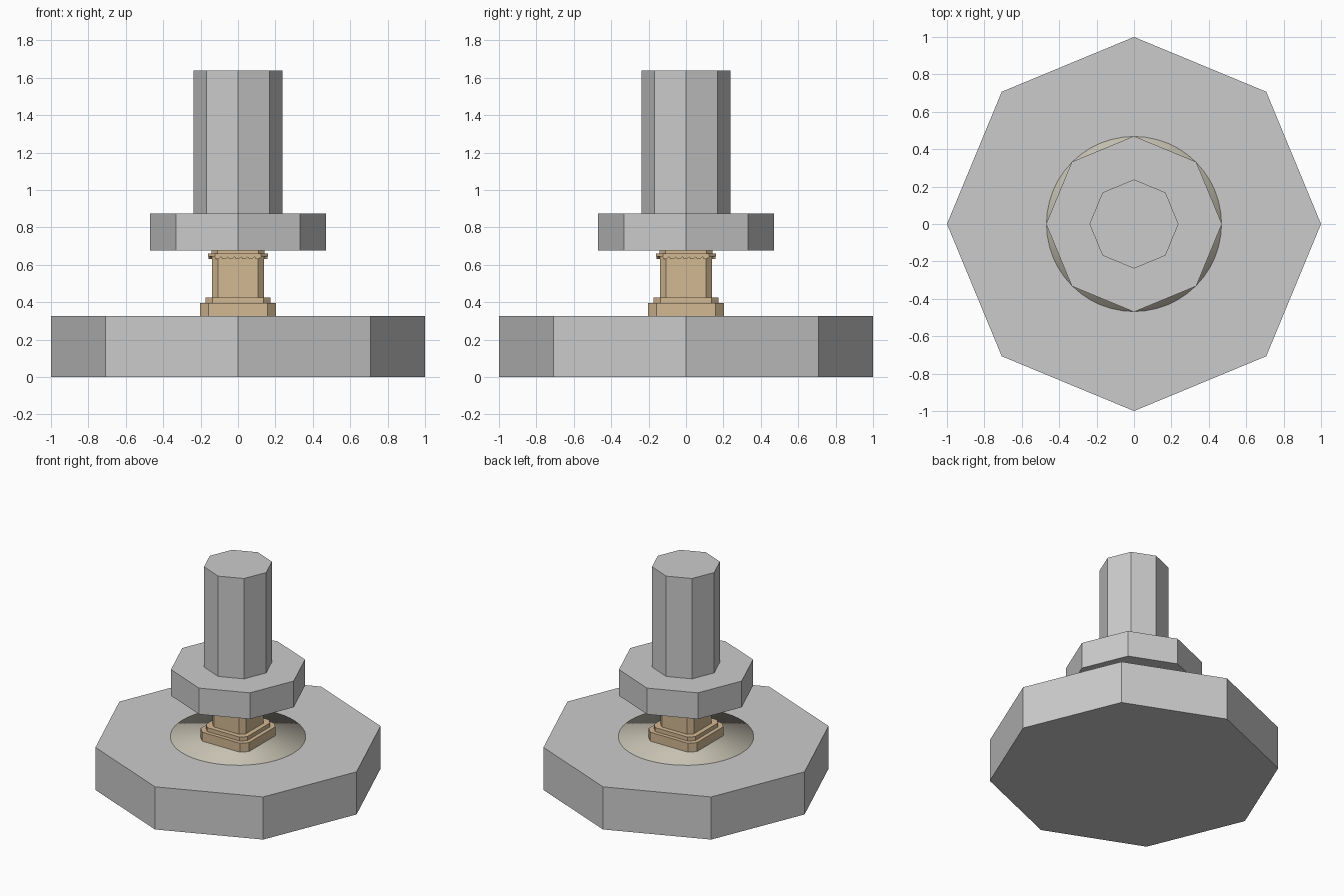
import bpy, bmesh, math

if "Cube" in bpy.data.objects:
    bpy.data.objects.remove(bpy.data.objects["Cube"])


def material(name, rgb):
    mat = bpy.data.materials.new(name)
    mat.diffuse_color = (*rgb, 1)
    mat.use_nodes = True
    mat.node_tree.nodes["Principled BSDF"].inputs["Base Color"].default_value = mat.diffuse_color
    return mat


def prism(bm, outline, z0, z1):
    """Add a closed prism over a 2D outline."""
    low = [bm.verts.new((x, y, z0)) for x, y in outline]
    high = [bm.verts.new((x, y, z1)) for x, y in outline]
    bm.faces.new(low[::-1])
    bm.faces.new(high)
    n = len(outline)
    for i in range(n):
        j = (i + 1) % n
        bm.faces.new((low[i], low[j], high[j], high[i]))


def ngon(sides, radius):
    return [(radius * math.cos(2 * math.pi * i / sides),
             radius * math.sin(2 * math.pi * i / sides)) for i in range(sides)]


def cut_square(half, cut):
    a, b = half, half - cut
    return [(a, -b), (a, b), (b, a), (-b, a), (-a, b), (-a, -b), (-b, -a), (b, -a)]


def finish(name, bm, mat=None, smooth=False):
    mesh = bpy.data.meshes.new(name)
    bm.to_mesh(mesh)
    bm.free()
    obj = bpy.data.objects.new(name, mesh)
    bpy.context.collection.objects.link(obj)
    if mat:
        mesh.materials.append(mat)
    for face in mesh.polygons:
        face.use_smooth = smooth
    return obj


def part(name, outline, z0, z1, mat=None, smooth=False):
    bm = bmesh.new()
    prism(bm, outline, z0, z1)
    return finish(name, bm, mat, smooth)


brown = material("brown_stone", (0.65, 0.48, 0.29))
dusty = material("dusty_stone", (0.56, 0.53, 0.44))

# Octagonal grey blocks
part("base", ngon(8, 1.0), 0, 0.325)
part("collar", ngon(8, 0.47), 0.675, 0.875)
part("column", ngon(8, 0.238), 0.875, 1.64)

# Thin round inlay on the base
part("round_inlay", ngon(48, 0.468), 0.32, 0.327, dusty, True)

# Stepped pedestal with cut corners
part("pedestal_foot", cut_square(0.204, 0.045), 0.323, 0.395, brown)
part("pedestal_step", cut_square(0.175, 0.038), 0.395, 0.425, brown)
part("pedestal_shaft", cut_square(0.14, 0.034), 0.425, 0.66, brown)
part("pedestal_trim", cut_square(0.16, 0.036), 0.643, 0.66, brown)
part("pedestal_cap", cut_square(0.143, 0.034), 0.66, 0.675, brown)

# Hanging teeth along the underside of the trim
bm = bmesh.new()
count, span = 7, 0.25
step = span / count
for side in range(4):
    c, s = [(1, 0), (0, 1), (-1, 0), (0, -1)][side]
    for i in range(count):
        t = -span / 2 + step * i
        shape = [(t, 0.643), (t + step * 0.15, 0.630),
                 (t + step * 0.6, 0.630), (t + step, 0.643)]
        rings = []
        for d in (0.139, 0.159):
            rings.append([bm.verts.new((d * c - u * s, d * s + u * c, z))
                          for u, z in shape])
        bm.faces.new(rings[0])
        bm.faces.new(rings[1])
        for k in range(4):
            m = (k + 1) % 4
            bm.faces.new((rings[0][k], rings[0][m], rings[1][m], rings[1][k]))
bmesh.ops.recalc_face_normals(bm, faces=bm.faces)
finish("trim_teeth", bm, brown)
